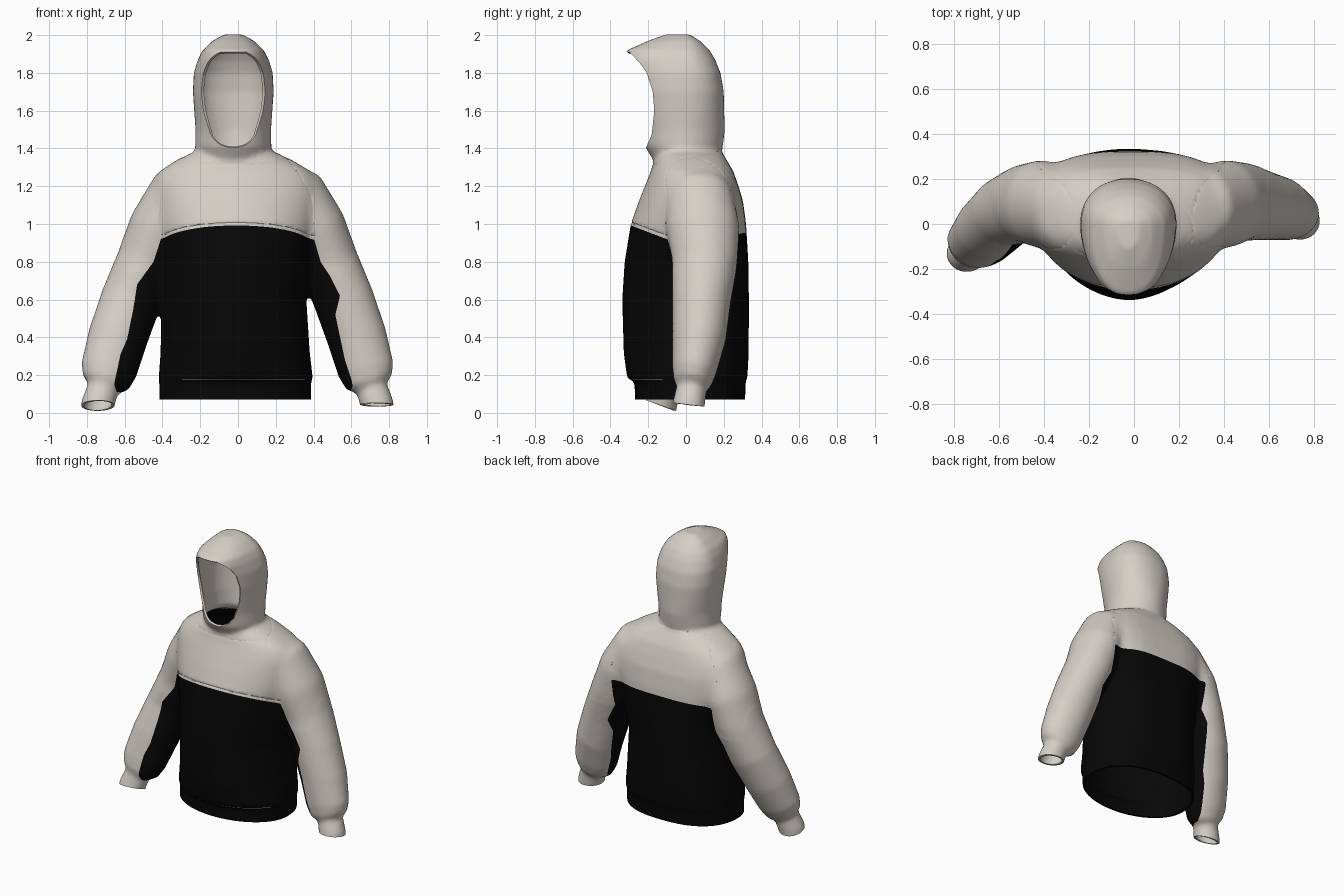
import bpy, bmesh, math
from mathutils import Vector

if "Cube" in bpy.data.objects:
    bpy.data.objects.remove(bpy.data.objects["Cube"])


def make_material(name, color):
    mat = bpy.data.materials.new(name)
    mat.use_nodes = True
    mat.diffuse_color = color
    mat.node_tree.nodes["Principled BSDF"].inputs["Base Color"].default_value = color
    mat.node_tree.nodes["Principled BSDF"].inputs["Roughness"].default_value = 0.9
    return mat


cream = make_material("warm cream cloth", (0.66, 0.62, 0.565, 1))
black = make_material("black cloth", (0.002, 0.002, 0.002, 1))


def lerp_table(table, key):
    """Piecewise linear lookup in (key, value) pairs sorted by key."""
    if key <= table[0][0]:
        return table[0][1]
    for (a, va), (b, vb) in zip(table, table[1:]):
        if key <= b:
            return va + (vb - va) * (key - a) / (b - a)
    return table[-1][1]


def loft(bm, rings):
    """Skin closed rings of points and cap both ends."""
    loops = [[bm.verts.new(p) for p in ring] for ring in rings]
    count = len(loops[0])
    faces = []
    for low, high in zip(loops, loops[1:]):
        for i in range(count):
            j = (i + 1) % count
            faces.append(bm.faces.new((low[i], low[j], high[j], high[i])))
    faces += [bm.faces.new(loops[0]), bm.faces.new(loops[-1])]
    bmesh.ops.recalc_face_normals(bm, faces=faces)


def flat_ring(z, cx, half, front, back, back_power=2.0, front_power=2.0, segments=64):
    """Horizontal ring with its own front and back depth and squareness."""
    points = []
    for i in range(segments):
        t = math.tau * i / segments
        c, s = math.cos(t), math.sin(t)
        e = 2 / (back_power if s > 0 else front_power)
        x = math.copysign(abs(c) ** e, c) * half
        y = math.copysign(abs(s) ** e, s) * (back if s > 0 else front)
        points.append((cx + x, y, z))
    return points


bm = bmesh.new()

# Torso: height, centre x, half width, front depth, back depth, back and front squareness
torso = [
    (-0.02, -0.015, 0.402, 0.27, 0.312, 2.4), (0.165, -0.015, 0.402, 0.272, 0.315, 2.4),
    (0.185, -0.012, 0.408, 0.312, 0.325, 2.4, 1.9), (0.32, -0.015, 0.395, 0.33, 0.332, 2.4, 1.8),
    (0.6, -0.022, 0.384, 0.338, 0.333, 2.4, 1.8), (0.8, -0.012, 0.4, 0.325, 0.33, 2.7, 1.85),
    (1.0, -0.01, 0.425, 0.292, 0.318, 3.4), (1.12, -0.01, 0.435, 0.25, 0.302, 3.6),
    (1.21, -0.012, 0.435, 0.214, 0.275, 3.4), (1.28, -0.015, 0.4, 0.186, 0.25, 3),
    (1.34, -0.02, 0.305, 0.17, 0.215, 2.6), (1.385, -0.02, 0.205, 0.165, 0.187, 2),
]
loft(bm, [flat_ring(*row) for row in torso])

# Hood: height, half width, front depth, back depth, back and front squareness
hood = [
    (1.25, 0.17, 0.14, 0.17), (1.33, 0.19, 0.168, 0.178, 1.9),
    (1.41, 0.202, 0.217, 0.195, 1.9), (1.5, 0.2, 0.232, 0.206, 1.9),
    (1.6, 0.207, 0.26, 0.202, 2.1), (1.7, 0.214, 0.29, 0.2, 2.2),
    (1.8, 0.209, 0.322, 0.183, 2.2), (1.87, 0.188, 0.335, 0.155, 2.1, 2.2),
    (1.92, 0.162, 0.312, 0.125, 2, 2.5), (1.97, 0.11, 0.2, 0.075, 2, 2.5),
    (2.003, 0.05, 0.11, 0.02, 2, 2.2),
]
loft(bm, [flat_ring(row[0], -0.025, *row[1:]) for row in hood])

# Sleeves: x, height, radius across, radius in depth, left y, right y
sleeve = [
    (0.15, 1.24, 0.08, 0.13, 0.06, 0.06), (0.315, 1.155, 0.16, 0.18, 0.07, 0.07),
    (0.41, 0.98, 0.165, 0.195, 0.09, 0.09), (0.48, 0.8, 0.157, 0.175, 0.10, 0.09),
    (0.56, 0.6, 0.16, 0.155, 0.083, 0.055), (0.63, 0.4, 0.158, 0.142, 0.07, -0.015),
    (0.677, 0.23, 0.15, 0.118, 0.045, -0.075), (0.693, 0.165, 0.128, 0.102, 0.035, -0.1),
    (0.708, 0.13, 0.084, 0.08, 0.03, -0.11), (0.735, 0.05, 0.088, 0.085, 0.015, -0.13),
    (0.75, -0.06, 0.088, 0.085, 0.0, -0.15),
]
for side in (1, -1):
    centres = [Vector((side * (r[0] + (0.006 if side < 0 else 0)),
                       r[4] if side > 0 else r[5], r[1])) for r in sleeve]
    rings = []
    for i, (centre, row) in enumerate(zip(centres, sleeve)):
        tangent = (centres[min(i + 1, len(centres) - 1)] - centres[max(i - 1, 0)]).normalized()
        across = Vector((0, 1, 0)).cross(tangent).normalized()
        depth = tangent.cross(across)
        rings.append([centre + across * row[2] * math.cos(t) + depth * row[3] * math.sin(t)
                      for t in (math.tau * k / 32 for k in range(32))])
    loft(bm, rings)

mesh = bpy.data.meshes.new("hooded_top")
bm.to_mesh(mesh)
bm.free()
top = bpy.data.objects.new("hooded_top", mesh)
bpy.context.collection.objects.link(top)
bpy.context.view_layer.objects.active = top
top.select_set(True)

# Fuse the volumes into one soft cloth surface
fuse = top.modifiers.new("fuse", 'REMESH')
fuse.mode = 'VOXEL'
fuse.voxel_size = 0.014
soften = top.modifiers.new("soften", 'SMOOTH')
soften.factor = 0.5
soften.iterations = 5
for name in ("fuse", "soften"):
    bpy.ops.object.modifier_apply(modifier=name)


def cut(bm, field, where=lambda p: True):
    """Cut new edges along the zero line of a field; return the new vertices."""
    value = {v: field(v.co) for v in bm.verts}
    crossing = [e for e in bm.edges
                if value[e.verts[0]] * value[e.verts[1]] < 0 and where(e.verts[0].co)]
    fresh = []
    for e in crossing:
        a, b = e.verts
        t = value[a] / (value[a] - value[b])
        fresh.append(bmesh.utils.edge_split(e, a, min(max(t, 0.03), 0.97))[1])
    if fresh:
        bmesh.ops.connect_verts(bm, verts=fresh)
    return fresh


def trim(bm, field):
    """Remove the cloth where the field is negative."""
    cut(bm, field)
    gone = [f for f in bm.faces if field(f.calc_center_median()) < 0]
    bmesh.ops.delete(bm, geom=gone, context='FACES')


def groove(bm, field, where, depth):
    """Press a sewn seam into the cloth."""
    fresh = cut(bm, field, where)
    bm.normal_update()
    moves = [(v, v.normal * depth) for v in fresh]
    for v, move in moves:
        v.co -= move


def lower_edges(p):
    if p.x > 0.55:
        return p.z - 0.045 + 0.12 * p.y
    if p.x < -0.55:
        return p.z - 0.01 + 0.35 * min(0.05 + p.y, 0.02)
    return p.z - 0.072


face_edge = [(1.36, -0.5), (1.4, -0.214), (1.47, -0.182), (1.6, -0.168), (1.7, -0.176),
             (1.8, -0.208), (1.85, -0.242), (1.91, -0.3), (1.935, -0.5)]
left_stripe = [(0.12, 0.62), (0.28, 0.566), (0.52, 0.515), (0.62, 0.54),
               (0.72, 0.49), (0.8, 0.437), (0.93, 0.4)]
right_stripe = [(0.15, 0.656), (0.31, 0.622), (0.39, 0.587), (0.545, 0.555),
                (0.68, 0.534), (0.8, 0.447), (0.93, 0.405)]
raglan_edge = [(0.9, 0.42), (1.15, 0.4), (1.25, 0.345), (1.35, 0.27)]
left_arm_y = sorted((r[1], r[4]) for r in sleeve)
right_arm_y = sorted((r[1], r[5]) for r in sleeve)


def above_yoke(p):
    return p.z - 0.9 - 0.38 * max(0, -0.05 - p.y) - 0.17 * max(0, p.y)


def inside_stripe(p):
    stripe, arm_y = (left_stripe, left_arm_y) if p.x > 0 else (right_stripe, right_arm_y)
    shift = max(0, p.y - lerp_table(arm_y, p.z) + 0.08)
    limit = max(lerp_table(stripe, p.z) - 0.35 * shift, 0.395)
    return limit - abs(p.x)


def black_area(p):
    wrist = p.z - 0.11 if abs(p.x) > 0.5 else 1
    return min(-above_yoke(p), inside_stripe(p), wrist)


def hem_front(p):
    return p.y < -0.12 and -0.3 < p.x < 0.36


bm = bmesh.new()
bm.from_mesh(top.data)

# Blend the shoulders and armpits into the body
shoulders = [v for v in bm.verts if 0.75 < v.co.z < 1.36 and 0.2 < abs(v.co.x) < 0.6]
for _ in range(16):
    bmesh.ops.smooth_vert(bm, verts=shoulders, factor=0.5,
                          use_axis_x=True, use_axis_y=True, use_axis_z=True)

# Openings at the waist, wrists and face
trim(bm, lower_edges)
trim(bm, lambda p: p.y - lerp_table(face_edge, p.z))

# Colour boundary, hem stitch line, then sewn seams of yoke, shoulders and collar
cut(bm, black_area)
for height in (0.176, 0.18):
    cut(bm, lambda p: p.z - height, hem_front)
groove(bm, lambda p: above_yoke(p) - 0.018, lambda p: abs(p.x) < 0.41 and p.y < 0, 0.004)
groove(bm, lambda p: abs(p.x + 0.01) - lerp_table(raglan_edge, p.z),
       lambda p: 0.98 < p.z < 1.35, 0.0015)
groove(bm, lambda p: p.z - 1.35 - 0.2 * p.y, lambda p: abs(p.x) < 0.26, 0.0015)

# Slots: cream with cream lining, cream with black lining, black with black lining
for mat in (cream, cream, black, cream, black, black):
    top.data.materials.append(mat)
for f in bm.faces:
    p = f.calc_center_median()
    f.smooth = True
    stitch = hem_front(p) and all(0.1755 < v.co.z < 0.1805 for v in f.verts)
    if black_area(p) > 0 and not stitch:
        f.material_index = 2
    else:
        f.material_index = 1 if p.z < 1.35 and abs(p.x) < 0.45 else 0
bm.to_mesh(top.data)
bm.free()

# Cloth thickness with the lining colours
cloth = top.modifiers.new("cloth", 'SOLIDIFY')
cloth.thickness = 0.015
cloth.offset = -1
cloth.material_offset = 3
bpy.ops.object.modifier_apply(modifier="cloth")
bpy.ops.object.shade_smooth_by_angle(angle=math.radians(50))
